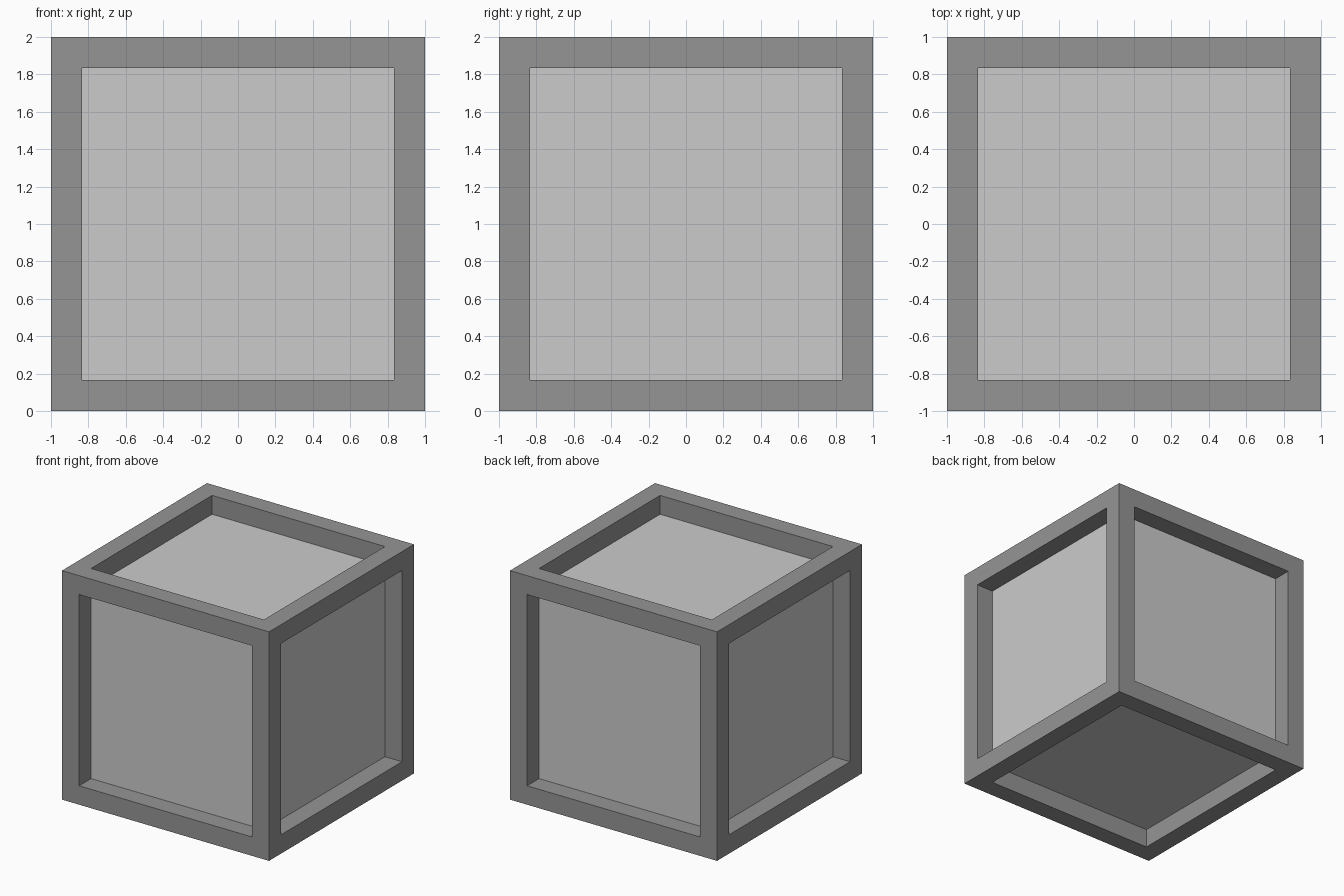
import bpy, bmesh

if "Cube" in bpy.data.objects:
    bpy.data.objects.remove(bpy.data.objects["Cube"])

SIZE = 2.0
BEAM = 0.165   # frame width, also the recess depth


def add_object(name, bm, color=None):
    mesh = bpy.data.meshes.new(name)
    bm.to_mesh(mesh)
    bm.free()
    obj = bpy.data.objects.new(name, mesh)
    obj.location.z = SIZE / 2
    bpy.context.collection.objects.link(obj)
    if color:
        mat = bpy.data.materials.new(name + "_material")
        mat.diffuse_color = color
        mat.use_nodes = True
        mat.node_tree.nodes["Principled BSDF"].inputs["Base Color"].default_value = mat.diffuse_color
        mesh.materials.append(mat)
    return obj


# Frame: inset each cube side, push the centre in, then open it up into square beams
bm = bmesh.new()
bmesh.ops.create_cube(bm, size=SIZE)
bm.normal_update()
sides = list(bm.faces)
normals = [f.normal.copy() for f in sides]
bmesh.ops.inset_individual(bm, faces=sides, thickness=BEAM, use_even_offset=True)
floors = []
for face, normal in zip(sides, normals):
    floor = bmesh.ops.extrude_discrete_faces(bm, faces=[face])["faces"][0]
    bmesh.ops.translate(bm, verts=floor.verts, vec=-normal * BEAM)
    floors.append(floor)
bmesh.ops.delete(bm, geom=floors, context='FACES_ONLY')
bmesh.ops.remove_doubles(bm, verts=bm.verts, dist=0.001)
bmesh.ops.recalc_face_normals(bm, faces=bm.faces)
add_object("crate_frame", bm, (0.3, 0.3, 0.3, 1.0))

# Panels: plain inner box that closes the six recesses
bm = bmesh.new()
bmesh.ops.create_cube(bm, size=SIZE - 2 * BEAM)
add_object("recessed_panels", bm)
